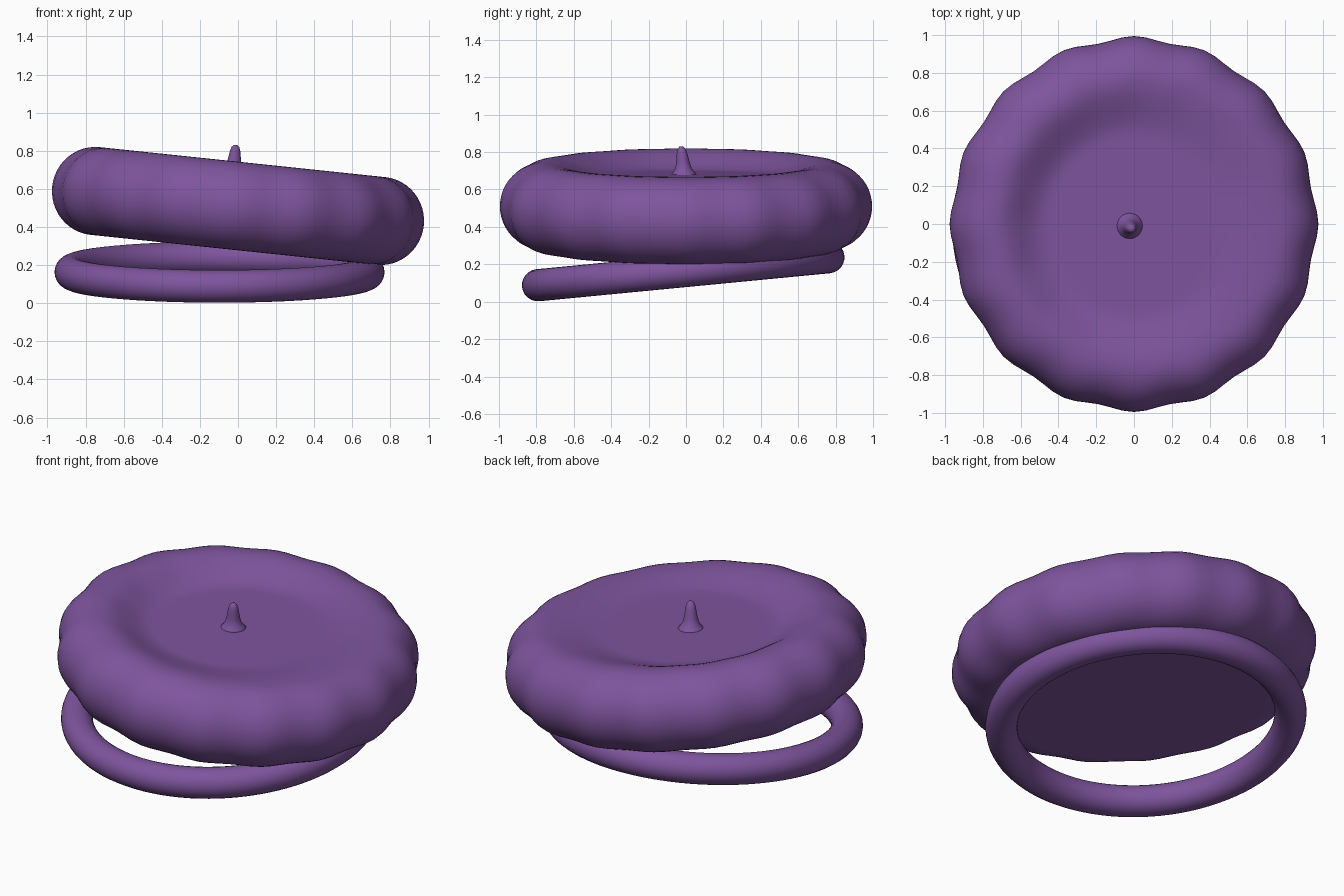
import bpy, bmesh, math
from mathutils import Matrix, Vector

if "Cube" in bpy.data.objects:
    bpy.data.objects.remove(bpy.data.objects["Cube"])

mat = bpy.data.materials.new("purple_felt")
mat.diffuse_color = (0.21, 0.09, 0.34, 1)
mat.use_nodes = True
mat.node_tree.nodes["Principled BSDF"].inputs["Base Color"].default_value = mat.diffuse_color


def lathe(name, rows, segs, shape):
    """Closed solid of revolution; shape(index, angle) gives each point."""
    bm = bmesh.new()
    rings = [[bm.verts.new(shape(i, 2 * math.pi * j / segs)) for j in range(segs)]
             for i in range(rows)]
    for a, b in zip(rings, rings[1:]):
        for j in range(segs):
            k = (j + 1) % segs
            bm.faces.new((a[j], a[k], b[k], b[j]))
    for ring in (rings[0], rings[-1]):
        centre = bm.verts.new(sum((v.co for v in ring), Vector()) / segs)
        for j in range(segs):
            bm.faces.new((centre, ring[j], ring[(j + 1) % segs]))
    bmesh.ops.recalc_face_normals(bm, faces=bm.faces)
    return finish(name, bm)


def finish(name, bm):
    me = bpy.data.meshes.new(name)
    bm.to_mesh(me)
    bm.free()
    ob = bpy.data.objects.new(name, me)
    bpy.context.collection.objects.link(ob)
    me.materials.append(mat)
    me.shade_smooth()
    return ob


# Puffy crown: flat underside, round scalloped edge, shallow dished top
MAJOR, MINOR, SLOPE, MID = 0.765, 0.23, 0.105, 0.51
profile = [(r, -MINOR) for r in (0.05, 0.3, 0.5, 0.65)]
for i in range(25):
    a = math.radians(-90 + 180 * i / 24)
    profile.append((MAJOR + MINOR * math.cos(a), MINOR * math.sin(a)))
outer_count = len(profile)
profile += [(MAJOR - 0.03 * i, None) for i in range(1, 25)]


def crown_point(i, t):
    r, z = profile[i]
    scallop = 1 - 0.022 * (0.5 - 0.5 * math.cos(16 * t)) * min(1, max(0, (r - 0.5) / 0.4))
    x, y = 0.98 * r * scallop * math.cos(t), r * scallop * math.sin(t)
    if z is not None:
        return (x - SLOPE * z * -1, y, MID + z - SLOPE * x)
    # the dish leans less than the rim and blends into it
    s = min(1, max(0, (r - 0.46) / (MAJOR - 0.46)))
    s = s * s * (3 - 2 * s)
    rim, dish = MID + MINOR - SLOPE * x, 0.68 - 0.04 * x
    return (x + SLOPE * MINOR * s, y, dish + (rim - dish) * s)


lathe("crown", len(profile), 96, crown_point)

# Little stem with a flared foot
stem = [(0.085, 0.66), (0.06, 0.69), (0.045, 0.71), (0.037, 0.74), (0.032, 0.77),
        (0.027, 0.80), (0.02, 0.82), (0.01, 0.83)]


def stem_point(i, t):
    r, z = stem[i]
    lean = (z - 0.68) / 0.15
    return (-0.025 + 0.012 * lean + r * math.cos(t), -0.01 - 0.015 * lean + r * math.sin(t), z)


lathe("stem", len(stem), 24, stem_point)

# Tilted head band
bpy.ops.mesh.primitive_torus_add(major_radius=0.78, minor_radius=0.086,
                                 major_segments=96, minor_segments=24,
                                 location=(-0.097, -0.015, 0.163),
                                 rotation=(math.radians(5.5), 0, 0))
band = bpy.context.object
band.name = "head_band"
band.data.materials.append(mat)
band.data.shade_smooth()
